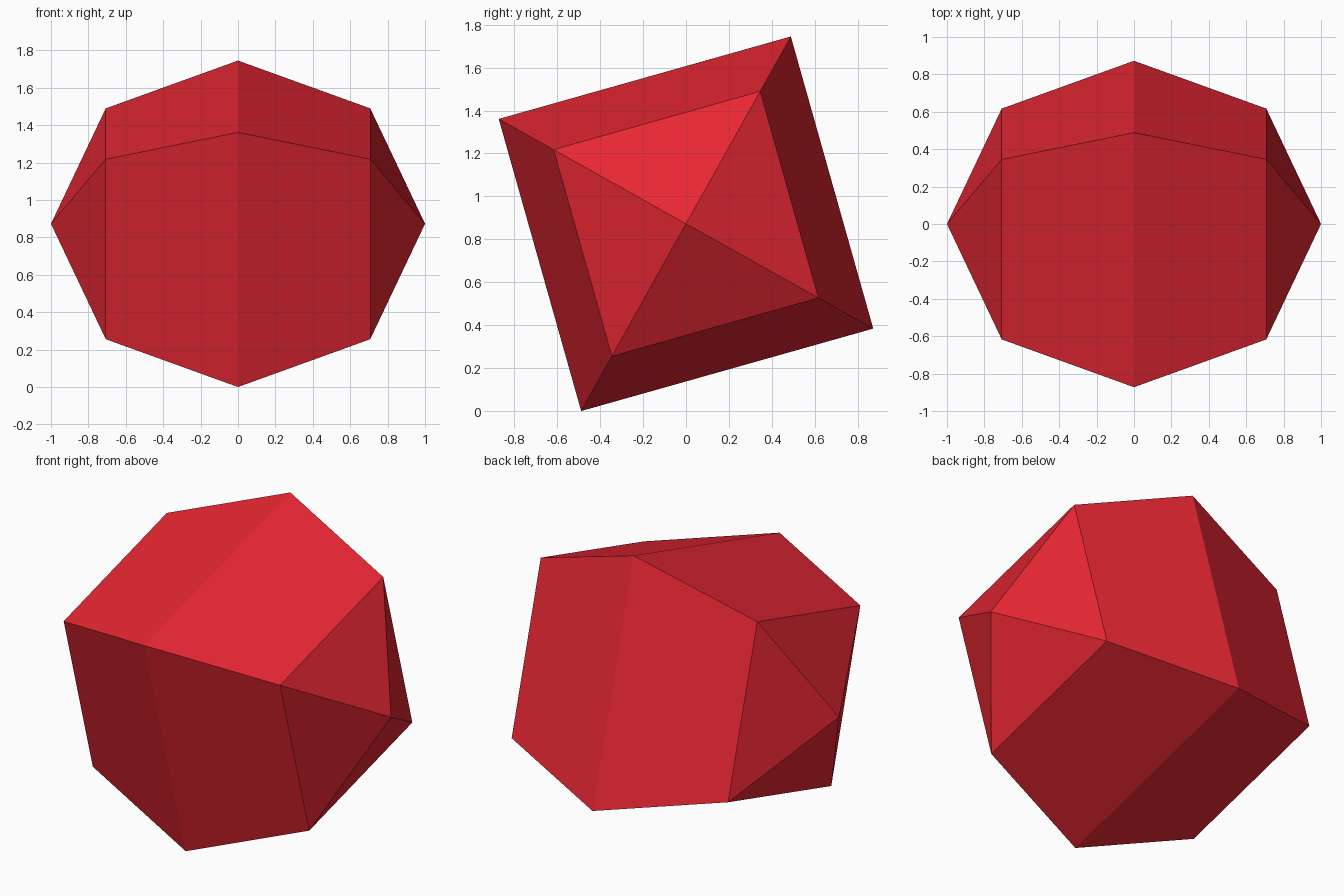
import bpy
import math
from mathutils import Matrix

# Remove the default cube
cube = bpy.data.objects.get("Cube")
if cube:
    bpy.data.objects.remove(cube, do_unlink=True)

# Red material
red = bpy.data.materials.new("red")
red.use_nodes = True
colour = (0.79, 0.02, 0.033, 1.0)
red.diffuse_color = colour
red.node_tree.nodes["Principled BSDF"].inputs["Base Color"].default_value = colour

# Faceted ball: four-sided sphere with its poles on x, rolled about that axis
roll = math.radians(60.76)
bpy.ops.mesh.primitive_uv_sphere_add(segments=4, ring_count=4, radius=1.0)
ball = bpy.context.object
ball.name = "faceted_ball"
ball.data.name = "faceted_ball"
ball.data.transform(Matrix.Rotation(roll, 4, 'X') @ Matrix.Rotation(math.pi / 2, 4, 'Y'))

# Stand the lowest corner on the ground
lowest = min(v.co.z for v in ball.data.vertices)
ball.data.transform(Matrix.Translation((0, 0, -lowest)))
ball.data.materials.append(red)
for face in ball.data.polygons:
    face.use_smooth = False
